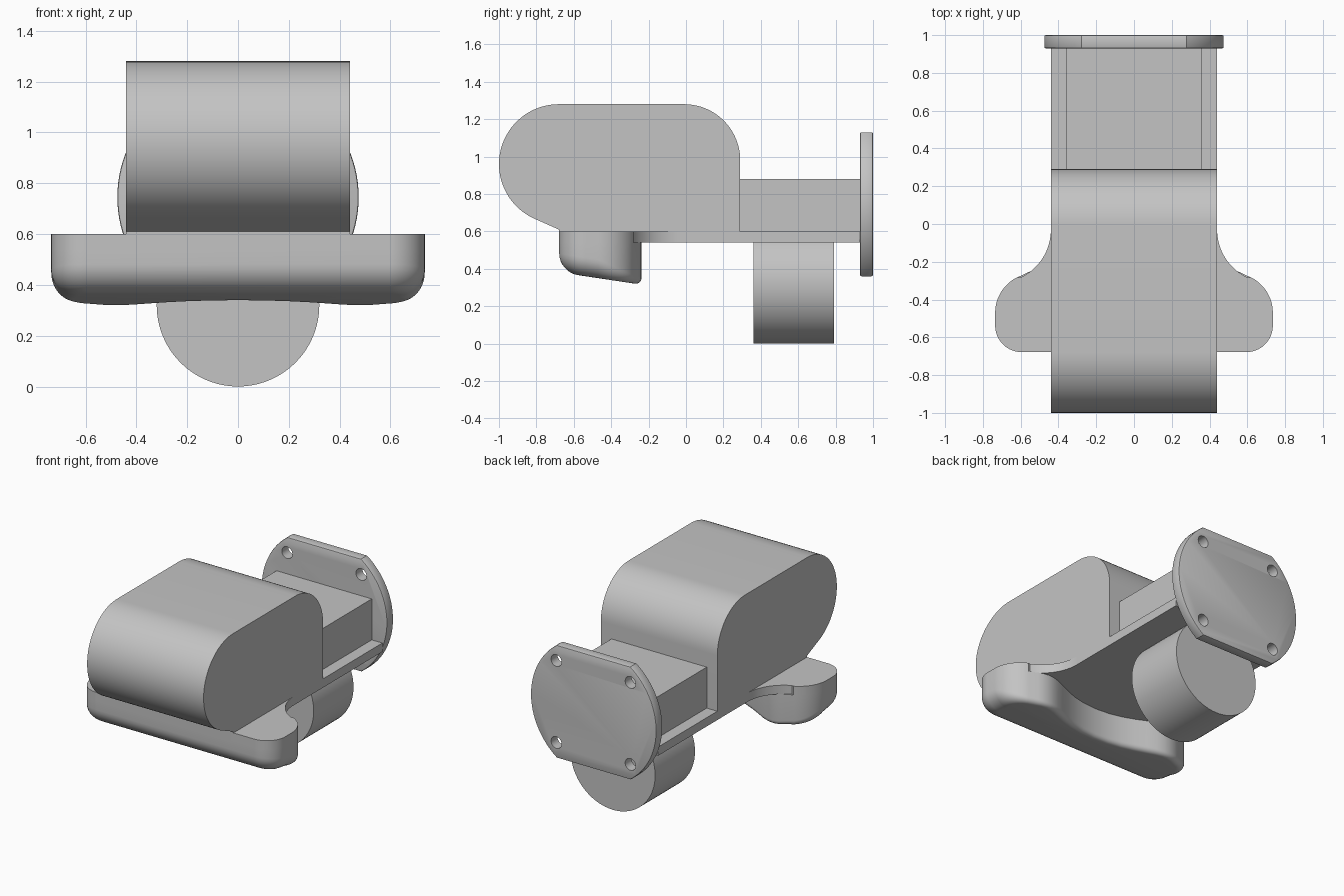
import bpy, bmesh
from math import cos, sin, radians, hypot, pi, sqrt, asin, degrees

if "Cube" in bpy.data.objects:
    bpy.data.objects.remove(bpy.data.objects["Cube"], do_unlink=True)

GRAY = (0.55, 0.55, 0.55, 1)
mat = bpy.data.materials.new("plain gray")
mat.use_nodes = True
mat.diffuse_color = GRAY
mat.node_tree.nodes["Principled BSDF"].inputs["Base Color"].default_value = GRAY


def arc(cx, cy, r, a0, a1, n=20):
    """Points along an arc, angles in degrees."""
    angles = [radians(a0 + (a1 - a0) * i / n) for i in range(n + 1)]
    return [(cx + r * cos(a), cy + r * sin(a)) for a in angles]


def mirrored(half):
    """Close a right-hand half outline across x = 0."""
    return half + [(-x, y) for x, y in reversed(half) if x > 1e-6]


def loft(name, rings):
    """Join matching rings of points into a capped solid."""
    bm = bmesh.new()
    loops = [[bm.verts.new(p) for p in ring] for ring in rings]
    n = len(loops[0])
    bm.faces.new(loops[0])
    bm.faces.new(loops[-1])
    for a, b in zip(loops, loops[1:]):
        for i in range(n):
            j = (i + 1) % n
            bm.faces.new((a[i], a[j], b[j], b[i]))
    bmesh.ops.recalc_face_normals(bm, faces=bm.faces)
    mesh = bpy.data.meshes.new(name)
    bm.to_mesh(mesh)
    bm.free()
    mesh.materials.append(mat)
    ob = bpy.data.objects.new(name, mesh)
    bpy.context.collection.objects.link(ob)
    return ob


def prism(name, outline, axis, lo, hi):
    """Extrude a flat outline along one axis."""
    def place(p, t):
        q = list(p)
        q.insert("xyz".index(axis), t)
        return q
    return loft(name, [[place(p, t) for p in outline] for t in (lo, hi)])


def activate(ob):
    bpy.ops.object.select_all(action="DESELECT")
    ob.select_set(True)
    bpy.context.view_layer.objects.active = ob


def smooth(ob):
    activate(ob)
    bpy.ops.object.shade_smooth_by_angle(angle=radians(32))


# Rounded main housing, side profile in (y, z)
housing = (arc(-0.01, 0.98, 0.30, 0, 90) + arc(-0.68, 0.96, 0.32, 90, 248, 36)
           + [(-0.68, 0.61), (-0.68, 0.60), (0.29, 0.60)])
smooth(prism("main_housing", housing, "x", -0.44, 0.44))

# Thin base plate flaring into two side wings
tip = arc(0.595, -0.538, 0.14, -90, 0) + arc(0.525, -0.47, 0.21, 0, 64)
flare = arc(0.72, -0.03, 0.28, 245, 180)
smooth(prism("base_plate", mirrored([(0, -0.678)] + tip + flare + [(0.44, 0.93)]),
             "z", 0.54, 0.60))

# Winged chin below the plate, with a scooped back and a rounded sloping underside
scoop = [(0.59, -0.27), (0.56, -0.255), (0.53, -0.244), (0.49, -0.238), (0.45, -0.24),
         (0.40, -0.253), (0.34, -0.28), (0.27, -0.312), (0.19, -0.342),
         (0.10, -0.362), (0, -0.37)]
chin = mirrored([(0, -0.678)] + tip + scoop)
rings = [[(x, y, 0.54) for x, y in chin]]
for step in range(9):
    t = step / 8 * pi / 2
    ring = []
    for i, (x, y) in enumerate(chin):
        (ax, ay), (bx, by) = chin[i - 1], chin[(i + 1) % len(chin)]
        length = hypot(bx - ax, by - ay)
        nx, ny = (by - ay) / length, (ax - bx) / length
        r = 0.035 + 0.065 * min(1, 1 - ny)
        inset = r * (1 - cos(t))
        px, py = x - nx * inset, y - ny * inset
        floor = 0.32 - 0.15 * (py + 0.27)
        ring.append((px, py, floor + r * (1 - sin(t))))
    rings.append(ring)
smooth(loft("winged_chin", rings))

# Rear neck block
prism("neck_block", [(-0.36, 0.56), (0.36, 0.56), (0.36, 0.88), (-0.36, 0.88)],
      "y", 0.27, 0.94)

# Hanging drum
smooth(prism("lower_drum", arc(0, 0.32, 0.32, 0, 355, 71), "y", 0.36, 0.79))

# Rear mounting flange: a disc with flat top and bottom, softened rim, four holes
MID, RAD, HALF = 0.745, 0.475, 0.385
a = degrees(asin(HALF / RAD))
flange = prism("mounting_flange",
               arc(0, MID, RAD, -a, a, 32) + arc(0, MID, RAD, 180 - a, 180 + a, 32),
               "y", 0.93, 1.0)
activate(flange)
bevel = flange.modifiers.new("rim", "BEVEL")
bevel.width = 0.008
bevel.segments = 2
bevel.limit_method = "ANGLE"
bevel.angle_limit = radians(60)
bpy.ops.object.modifier_apply(modifier=bevel.name)
for sx in (-1, 1):
    for sz in (-1, 1):
        cutter = prism("hole_cutter", arc(sx * 0.28, MID + sz * 0.28, 0.04, 0, 345, 23),
                       "y", 0.9, 1.03)
        cutter.hide_render = True
        activate(flange)
        cut = flange.modifiers.new("hole", "BOOLEAN")
        cut.operation = "DIFFERENCE"
        cut.solver = "EXACT"
        cut.object = cutter
        bpy.ops.object.modifier_apply(modifier=cut.name)
        bpy.data.objects.remove(cutter, do_unlink=True)
smooth(flange)
